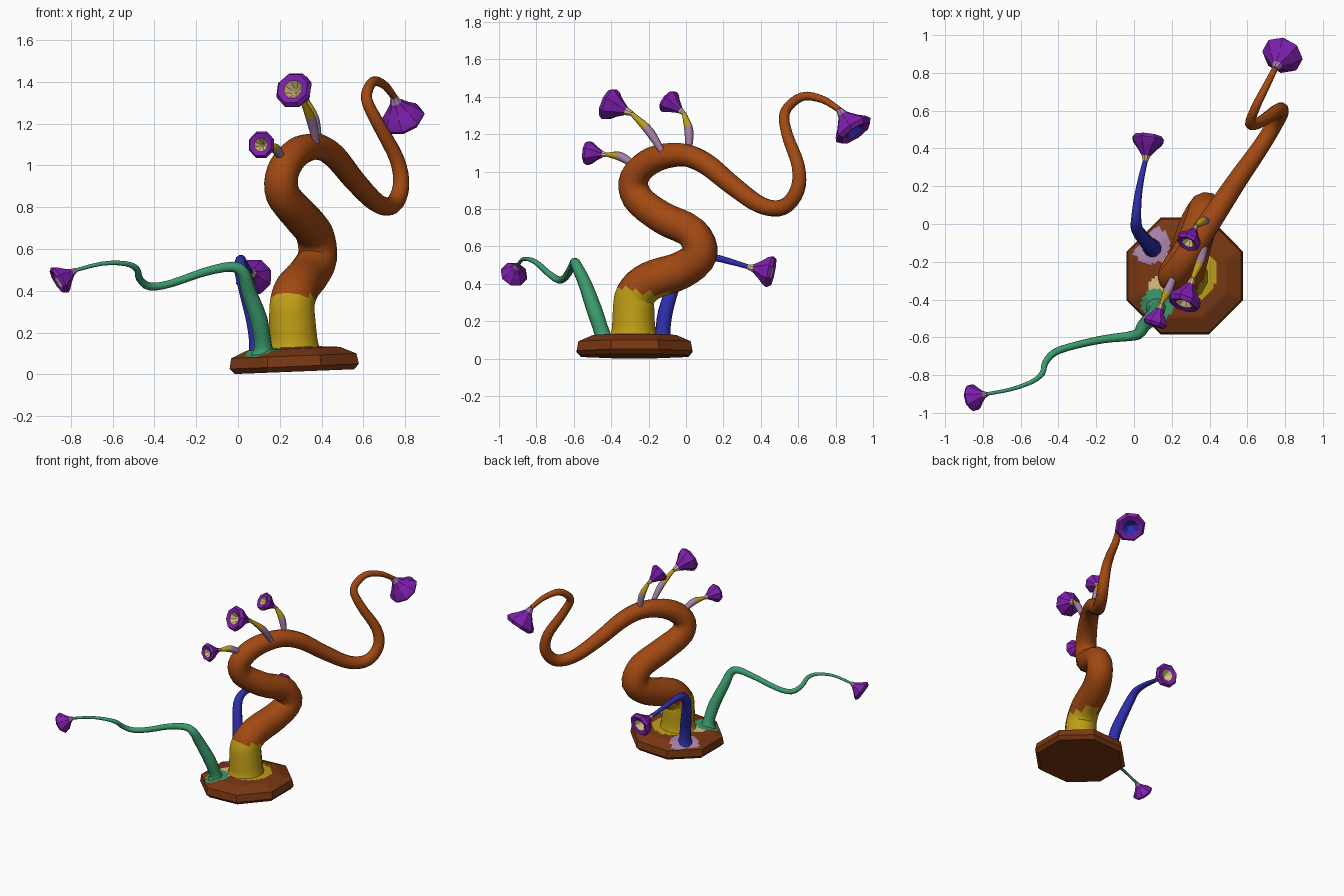
import bpy, bmesh, math
from mathutils import Vector, Matrix

if "Cube" in bpy.data.objects:
    bpy.data.objects.remove(bpy.data.objects["Cube"])

COLOURS = {
    "bark_orange": (0.36, 0.066, 0.006), "base_brown": (0.19, 0.038, 0.006),
    "yellow": (0.52, 0.34, 0.008), "green": (0.045, 0.33, 0.155),
    "blue": (0.027, 0.027, 0.42), "purple": (0.21, 0.014, 0.42),
    "cream": (0.68, 0.51, 0.22), "lilac": (0.38, 0.22, 0.38),
}
MATS = {}
for name, c in COLOURS.items():
    MATS[name] = bpy.data.materials.new(name)
    MATS[name].diffuse_color = (*c, 1)
NAMES = list(COLOURS)


def finish(name, bm, colour_of):
    """Turn a bmesh into an object, colouring each face by a rule."""
    bmesh.ops.recalc_face_normals(bm, faces=bm.faces)
    for f in bm.faces:
        f.material_index = NAMES.index(colour_of(f))
    me = bpy.data.meshes.new(name)
    bm.to_mesh(me)
    bm.free()
    for n in NAMES:
        me.materials.append(MATS[n])
    ob = bpy.data.objects.new(name, me)
    bpy.context.collection.objects.link(ob)
    return ob


def loft(bm, rings):
    """Bridge successive rings of vertices; returns the faces per band."""
    bands = []
    for a, b in zip(rings, rings[1:]):
        n = len(a)
        bands.append([bm.faces.new((a[i], a[(i + 1) % n], b[(i + 1) % n], b[i]))
                      for i in range(n)])
    return bands


def spline(pts, steps):
    """Catmull-Rom through (x, y, z, radius) points."""
    p = [Vector(q) for q in pts]
    p = [2 * p[0] - p[1]] + p + [2 * p[-1] - p[-2]]
    out = []
    for i in range(1, len(p) - 2):
        a, b, c, d = p[i - 1:i + 3]
        for s in range(steps):
            t = s / steps
            out.append(0.5 * (2 * b + (c - a) * t + (2 * a - 5 * b + 4 * c - d) * t * t
                              + (3 * b - a - 3 * c + d) * t ** 3))
    return out + [p[-2]]


def tube(name, pts, colour_of, sides=10, steps=3):
    path = spline(pts, steps)
    pos = [q.to_3d() for q in path]
    bm = bmesh.new()
    rings, u, last = [], None, None
    for i, c in enumerate(pos):
        d = (pos[min(i + 1, len(pos) - 1)] - pos[max(i - 1, 0)]).normalized()
        u = d.orthogonal().normalized() if u is None else last.rotation_difference(d) @ u
        last, v = d, d.cross(u)
        ring = []
        for k in range(sides):
            a = math.tau * k / sides
            ring.append(bm.verts.new(c + path[i].w * (u * math.cos(a) + v * math.sin(a))))
        rings.append(ring)
    loft(bm, rings)
    bm.faces.new(rings[0])
    bm.faces.new(rings[-1])
    return finish(name, bm, colour_of)


def flower(name, neck, axis, length, radius, neck_colour, centre_colour):
    """Eight-sided trumpet bloom with a rolled lip and a sunken centre."""
    profile = [(.15, 0), (.26, .22), (.58, .5), (.9, .72), (1, .86),
               (.84, 1), (.52, .94), (.3, .78), (.05, .62)]
    m = Matrix.Translation(neck) @ Vector(axis).to_track_quat('Z', 'Y').to_matrix().to_4x4()
    bm = bmesh.new()
    rings = [[bm.verts.new(m @ Vector((r * radius * math.cos((k + .5) * math.tau / 8),
                                       r * radius * math.sin((k + .5) * math.tau / 8),
                                       t * length))) for k in range(8)]
             for r, t in profile]
    bands = loft(bm, rings)
    bm.faces.new(rings[0])
    heart = bm.faces.new(rings[-1])
    neck_faces, centre = set(bands[0]), set(bands[6] + bands[7] + [heart])

    def rule(f):
        return neck_colour if f in neck_faces else centre_colour if f in centre else "purple"
    return finish(name, bm, rule)


# Octagonal base, slightly tilted, with paint patches round the stems
bm = bmesh.new()
tilt = Matrix.Translation((.27, -.275, .013)) @ Matrix.Rotation(-.04, 4, 'Y')
rings = [[bm.verts.new(tilt @ Vector((r * math.cos((k + .5) * math.tau / 8),
                                      r * math.sin((k + .5) * math.tau / 8), z)))
          for k in range(8)]
         for r, z in [(.31, 0), (.335, .025), (.325, .075), (.24, .11), (.06, .122)]]
loft(bm, rings)
bm.faces.new(rings[0])
bm.faces.new(rings[-1])
top = [e for e in bm.edges if min(v.co.z for v in e.verts) > .055]
bmesh.ops.subdivide_edges(bm, edges=top, cuts=9, use_grid_fill=True)
PATCHES = [(.12, -.43, .085, "green"), (.09, -.11, .10, "lilac"),
           (.29, -.26, .15, "yellow"), (.16, -.34, .08, "cream")]


def base_colour(f):
    c = f.calc_center_median()
    if c.z > .085:
        for x, y, r, col in PATCHES:
            if math.hypot(c.x - x, c.y - y) < r:
                return col
    return "base_brown"


finish("base", bm, base_colour)

# Winding trunk, yellow at its foot
tube("trunk", [
    (.265, -.28, .10, .145), (.265, -.28, .15, .122), (.26, -.28, .25, .115),
    (.26, -.27, .34, .11), (.285, -.19, .415, .105), (.335, -.02, .475, .10),
    (.38, .075, .56, .095), (.365, .03, .675, .09), (.30, -.13, .755, .088),
    (.215, -.26, .86, .083), (.215, -.275, .97, .078), (.28, -.18, 1.06, .072),
    (.375, -.03, 1.09, .063), (.46, .10, 1.045, .058), (.56, .25, .925, .052),
    (.665, .40, .82, .046), (.74, .52, .81, .043), (.78, .595, .90, .04),
    (.76, .60, 1.03, .036), (.67, .54, 1.20, .031), (.615, .53, 1.32, .027),
    (.645, .62, 1.40, .024), (.70, .73, 1.385, .02), (.745, .82, 1.33, .016)],
    lambda f: "yellow" if f.calc_center_median().z
    + .12 * f.calc_center_median().y < .335 else "bark_orange", sides=12, steps=4)

# Green side stem
tube("green_stem", [
    (.12, -.44, .09, .06), (.12, -.45, .14, .042), (.10, -.49, .26, .042),
    (.05, -.54, .40, .036), (.025, -.58, .485, .03), (-.03, -.595, .515, .025),
    (-.16, -.61, .49, .021), (-.32, -.645, .435, .019), (-.42, -.68, .42, .019),
    (-.47, -.735, .455, .017), (-.485, -.79, .505, .015), (-.54, -.835, .53, .012),
    (-.65, -.875, .53, .01), (-.78, -.90, .498, .009)], lambda f: "green")

# Blue side stem
tube("blue_stem", [
    (.10, -.13, .09, .06), (.095, -.125, .14, .042), (.08, -.11, .25, .04),
    (.045, -.07, .38, .036), (.015, -.025, .49, .032), (.012, .04, .545, .026),
    (.022, .15, .54, .02), (.04, .25, .515, .016), (.06, .335, .49, .013)],
    lambda f: "blue")

# Three small stems on the crown of the trunk: base, middle, neck of bloom
CROWN = [("large", (.375, -.13, 1.11), (.35, -.20, 1.22), (.31, -.29, 1.31),
          (-.3, -.85, .35), .16, .092),
         ("upper", (.385, .015, 1.11), (.365, .015, 1.22), (.33, -.01, 1.31),
          (-.35, -.7, .55), .13, .068),
         ("lower", (.215, -.27, 1.03), (.18, -.35, 1.08), (.145, -.42, 1.09),
          (-.3, -.95, .08), .125, .068)]
for name, a, b, c, axis, length, radius in CROWN:
    start, end = Vector(a), Vector(c)

    def stem_colour(f):
        p = f.calc_center_median()
        return "lilac" if (p - start).length < 1.6 * (p - end).length else "yellow"
    tube(name + "_crown_stem", [(*a, .017), (*b, .024), (*c, .012)],
         stem_colour, sides=8, steps=6)
    flower(name + "_crown_flower", c, axis, length, radius, "cream", "cream")

# Blooms at the ends of the trunk and side stems
flower("trunk_flower", (.745, .82, 1.33), (.05, .09, -.13), .16, .112, "lilac", "blue")
flower("green_stem_flower", (-.775, -.90, .50), (-.8, -.2, -.5), .11, .075, "lilac", "lilac")
flower("blue_stem_flower", (.06, .33, .49), (.12, .95, -.2), .14, .09, "cream", "cream")

# Smooth stems, crisp base and bloom facets
for ob in bpy.context.collection.objects:
    bpy.ops.object.select_all(action='DESELECT')
    ob.select_set(True)
    bpy.context.view_layer.objects.active = ob
    angle = 50 if ob.name.endswith(("stem", "trunk")) else 25
    bpy.ops.object.shade_smooth_by_angle(angle=math.radians(angle))

for m in bpy.data.materials:
    if m.users and not m.is_grease_pencil:
        m.use_nodes = True
        m.node_tree.nodes["Principled BSDF"].inputs["Base Color"].default_value = m.diffuse_color
